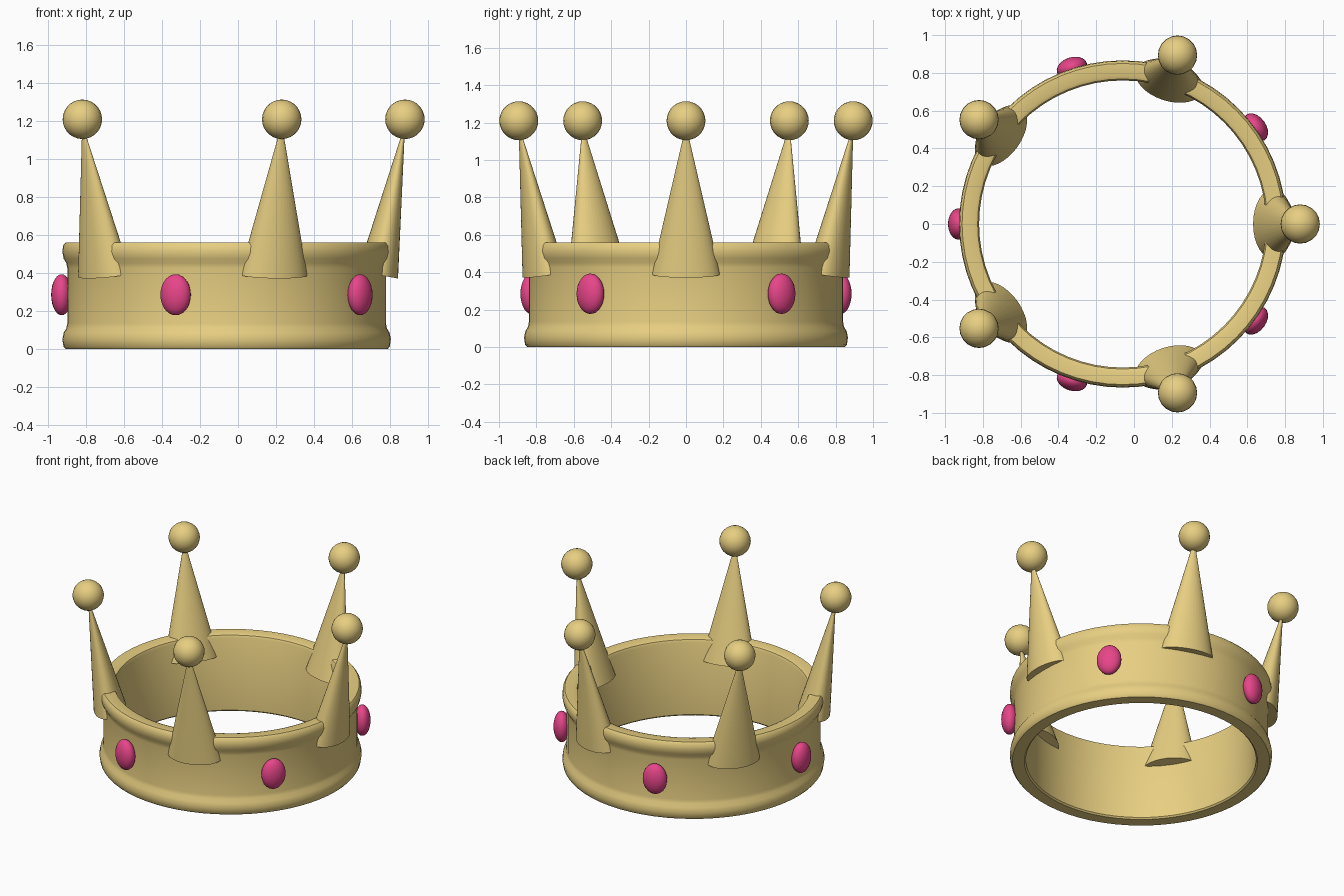
import bpy, bmesh
from math import radians, cos, sin, pi, atan2, hypot
from mathutils import Matrix, Vector

if "Cube" in bpy.data.objects:
    bpy.data.objects.remove(bpy.data.objects["Cube"])

CX = -0.06  # ring axis, offset so the whole crown is centred


def material(name, color):
    m = bpy.data.materials.new(name)
    m.diffuse_color = color
    m.use_nodes = True
    m.node_tree.nodes["Principled BSDF"].inputs["Base Color"].default_value = m.diffuse_color
    return m


gold = material("gold", (0.80, 0.62, 0.22, 1))
pink = material("pink_gem", (0.80, 0.06, 0.25, 1))


def finish(name, bm, mat, angle=40):
    bmesh.ops.recalc_face_normals(bm, faces=bm.faces)
    me = bpy.data.meshes.new(name)
    bm.to_mesh(me)
    bm.free()
    me.materials.append(mat)
    ob = bpy.data.objects.new(name, me)
    bpy.context.collection.objects.link(ob)
    bpy.ops.object.select_all(action='DESELECT')
    ob.select_set(True)
    bpy.context.view_layer.objects.active = ob
    bpy.ops.object.shade_smooth_by_angle(angle=radians(angle))
    return ob


def around(angle):
    """Frame with local x pointing radially outward at this angle."""
    return Matrix.Translation((CX, 0, 0)) @ Matrix.Rotation(radians(angle), 4, 'Z')


# Band: lathed profile (radius, height) with a rolled lip at top and bottom
profile = [(0.76, 0.01), (0.77, 0), (0.85, 0), (0.86, 0.012), (0.866, 0.05),
           (0.859, 0.085), (0.845, 0.108), (0.84, 0.135), (0.84, 0.425),
           (0.845, 0.452), (0.859, 0.475), (0.866, 0.51), (0.862, 0.545),
           (0.85, 0.56), (0.785, 0.56), (0.768, 0.553), (0.76, 0.535)]
SEG = 64
bm = bmesh.new()
rings = []
for i in range(SEG):
    a = 2 * pi * i / SEG
    rings.append([bm.verts.new((CX + r * cos(a), r * sin(a), z)) for r, z in profile])
n = len(profile)
for i in range(SEG):
    p, q = rings[i], rings[(i + 1) % SEG]
    for j in range(n):
        k = (j + 1) % n
        bm.faces.new((p[j], q[j], q[k], p[k]))
finish("band", bm, gold)

# Spike axis in the radial plane, leaning outward
base, tip = Vector((0.797, 0, 0.39)), Vector((0.938, 0, 1.17))
axis = tip - base
lean = Matrix.Rotation(atan2(axis.x, axis.z), 4, 'Y')

for i in range(5):
    frame = around(72 * i)

    # Flattened cone spike
    bm = bmesh.new()
    bmesh.ops.create_cone(
        bm, cap_ends=True, segments=32, radius1=0.185, radius2=0.004, depth=axis.length,
        matrix=frame @ Matrix.Translation((base + tip) / 2) @ lean @ Matrix.Diagonal((0.585, 1, 1, 1)))
    finish(f"spike_{i + 1}", bm, gold)

    # Ball on the spike tip
    bm = bmesh.new()
    bmesh.ops.create_uvsphere(bm, u_segments=20, v_segments=14, radius=0.104,
                              matrix=frame @ Matrix.Translation((0.94, 0, 1.21)))
    finish(f"ball_{i + 1}", bm, gold)

    # Oval gem between spikes
    bm = bmesh.new()
    bmesh.ops.create_uvsphere(
        bm, u_segments=20, v_segments=14, radius=1,
        matrix=around(72 * i + 36) @ Matrix.Translation((0.87, 0, 0.285)) @ Matrix.Diagonal((0.055, 0.083, 0.108, 1)))
    finish(f"gem_{i + 1}", bm, pink)
